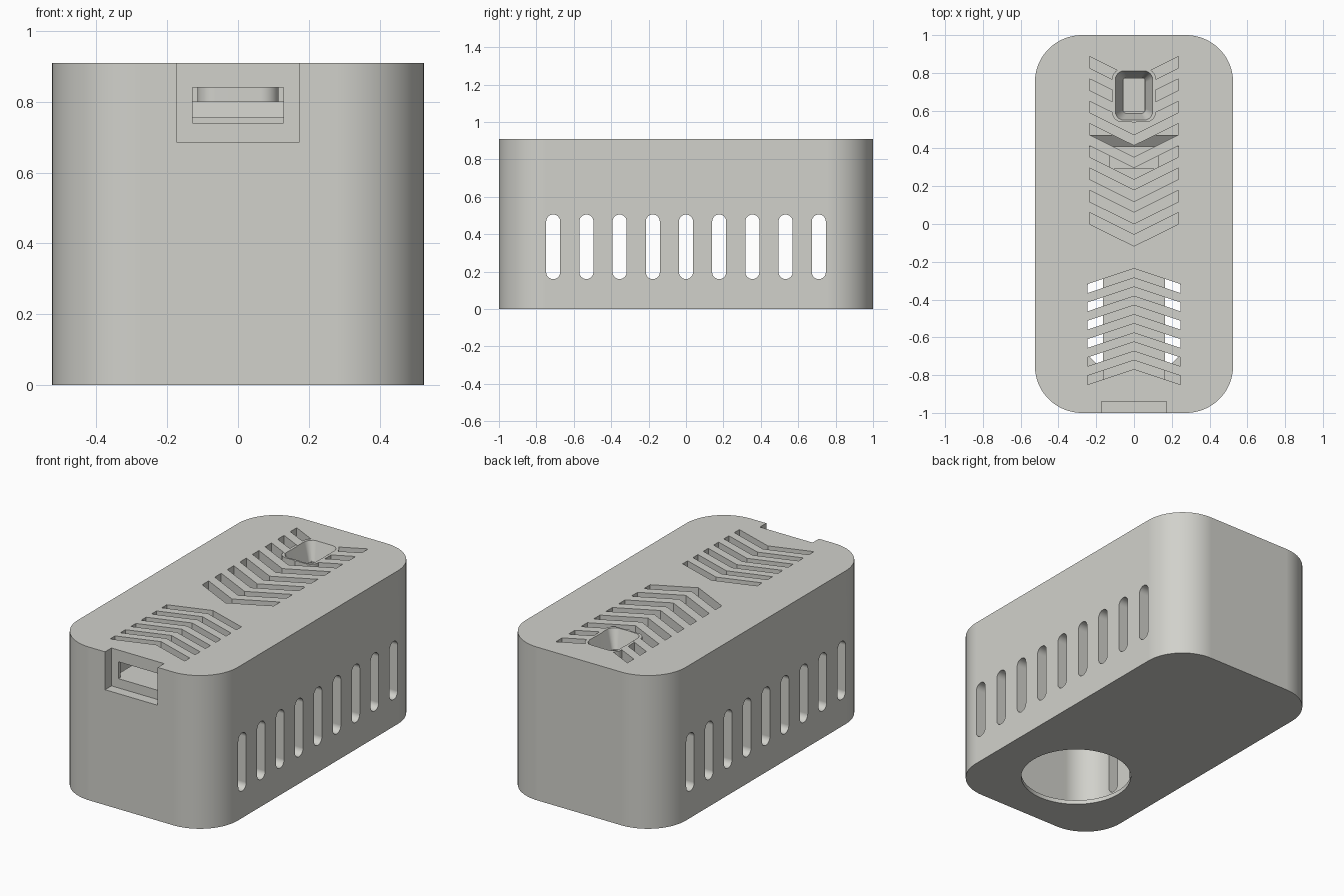
import bpy, bmesh, math
from mathutils import Vector

if "Cube" in bpy.data.objects:
    bpy.data.objects.remove(bpy.data.objects["Cube"])

grey = bpy.data.materials.new("warm light grey")
grey.diffuse_color = (0.64, 0.64, 0.60, 1)
grey.use_nodes = True
grey.node_tree.nodes["Principled BSDF"].inputs["Base Color"].default_value = grey.diffuse_color


def make(name, lofts):
    """One object from a list of (bottom outline, top outline) pairs of 3D points."""
    bm = bmesh.new()
    for low, high in lofts:
        a = [bm.verts.new(p) for p in low]
        b = [bm.verts.new(p) for p in high]
        n = len(a)
        bm.faces.new(a[::-1])
        bm.faces.new(b)
        for i in range(n):
            j = (i + 1) % n
            bm.faces.new((a[i], a[j], b[j], b[i]))
    bmesh.ops.recalc_face_normals(bm, faces=bm.faces)
    me = bpy.data.meshes.new(name)
    bm.to_mesh(me)
    bm.free()
    me.materials.append(grey)
    ob = bpy.data.objects.new(name, me)
    bpy.context.collection.objects.link(ob)
    return ob


def rounded(hx, hy, r, seg, cx=0, cy=0):
    """Outline of a rounded rectangle."""
    pts = []
    for k, (sx, sy) in enumerate(((1, 1), (-1, 1), (-1, -1), (1, -1))):
        for i in range(seg + 1):
            t = (k + i / seg) * math.pi / 2
            pts.append((cx + sx * (hx - r) + r * math.cos(t),
                        cy + sy * (hy - r) + r * math.sin(t)))
    return pts


def prism(outline, z0, z1):
    return [(x, y, z0) for x, y in outline], [(x, y, z1) for x, y in outline]


def box(x0, x1, y0, y1, z0, z1):
    return prism([(x0, y0), (x1, y0), (x1, y1), (x0, y1)], z0, z1)


def combine(target, tool, op='DIFFERENCE'):
    """Apply a boolean and remove the helper."""
    tool.hide_render = True
    mod = target.modifiers.new("bool", 'BOOLEAN')
    mod.operation, mod.object, mod.solver = op, tool, 'EXACT'
    dg = bpy.context.evaluated_depsgraph_get()
    new = bpy.data.meshes.new_from_object(target.evaluated_get(dg))
    target.modifiers.clear()
    target.data = new
    bpy.data.objects.remove(tool)


def chevron(hx, y, rise, t):
    """V-shaped vent: y is the lower outer edge, rise is the centre offset."""
    return prism([(-hx, y), (0, y + rise), (hx, y),
                  (hx, y + t), (0, y + rise + t), (-hx, y + t)], 0.80, 1.0)


# Hollow rounded case
case = make("case", [prism(rounded(0.525, 1.0, 0.25, 20), 0, 0.91)])
combine(case, make("cavity", [prism(rounded(0.445, 0.92, 0.17, 16), 0.025, 0.855)]))

# Round opening in the base
ring = [(0.307 * math.cos(i * math.pi / 32), -0.505 + 0.307 * math.sin(i * math.pi / 32))
        for i in range(64)]
combine(case, make("base_hole", [prism(ring, -0.1, 0.1)]))

# Rounded vertical vents through both long sides
slots = []
for k in range(-4, 5):
    o = rounded(0.0375, 0.1725, 0.037, 8, 0.1775 * k, 0.3325)
    slots.append(([(-1, y, z) for y, z in o], [(1, y, z) for y, z in o]))
combine(case, make("side_vents", slots))

# Chevron vents in the top
vents = [chevron(0.235, 0.118 * k, -0.117, 0.06) for k in range(8)]
vents += [chevron(0.245, -0.365 - 0.097 * k, 0.082, 0.047) for k in range(6)]
combine(case, make("top_vents", vents))

# Button well: collar below the top, funnel and square hole through it
combine(case, make("button_collar", [prism(rounded(0.115, 0.14, 0.05, 6, 0, 0.68), 0.77, 0.909)]),
        'UNION')
low = rounded(0.062, 0.095, 0.025, 6, 0, 0.68)
high = rounded(0.106, 0.137, 0.05, 6, 0, 0.68)
funnel = ([(x, y, 0.80) for x, y in low], [(x, y, 0.93) for x, y in high])
combine(case, make("button_funnel", [funnel]))
combine(case, make("button_hole", [box(-0.055, 0.055, 0.595, 0.77, 0.7, 0.85)]))

# Connector notch in the front and the opening behind it
combine(case, make("port_notch", [box(-0.173, 0.173, -1.1, -0.94, 0.685, 1.0)]))
combine(case, make("port_opening", [box(-0.128, 0.128, -1.1, -0.85, 0.74, 0.84)]))

# Smooth corners, flat walls
bpy.context.view_layer.objects.active = case
case.select_set(True)
bpy.ops.object.shade_smooth_by_angle(angle=math.radians(25))
wn = case.modifiers.new("flat_walls", 'WEIGHTED_NORMAL')
wn.keep_sharp = True

# Board tray behind the connector, and its rear rest
make("board_tray", [box(-0.165, 0.165, -0.925, -0.2, 0.695, 0.739)])
make("rear_rest", [box(-0.13, 0.13, 0.29, 0.41, 0.70, 0.755)])

# Thin sloping stop behind the rest, facing the back and base
me = bpy.data.meshes.new("sloping_stop")
me.from_pydata([(-0.24, 0.41, 0.755), (0.24, 0.41, 0.755), (0.24, 0.47, 0.80), (-0.24, 0.47, 0.80)],
               [], [(3, 2, 1, 0)])
me.materials.append(grey)
stop = bpy.data.objects.new("sloping_stop", me)
bpy.context.collection.objects.link(stop)
